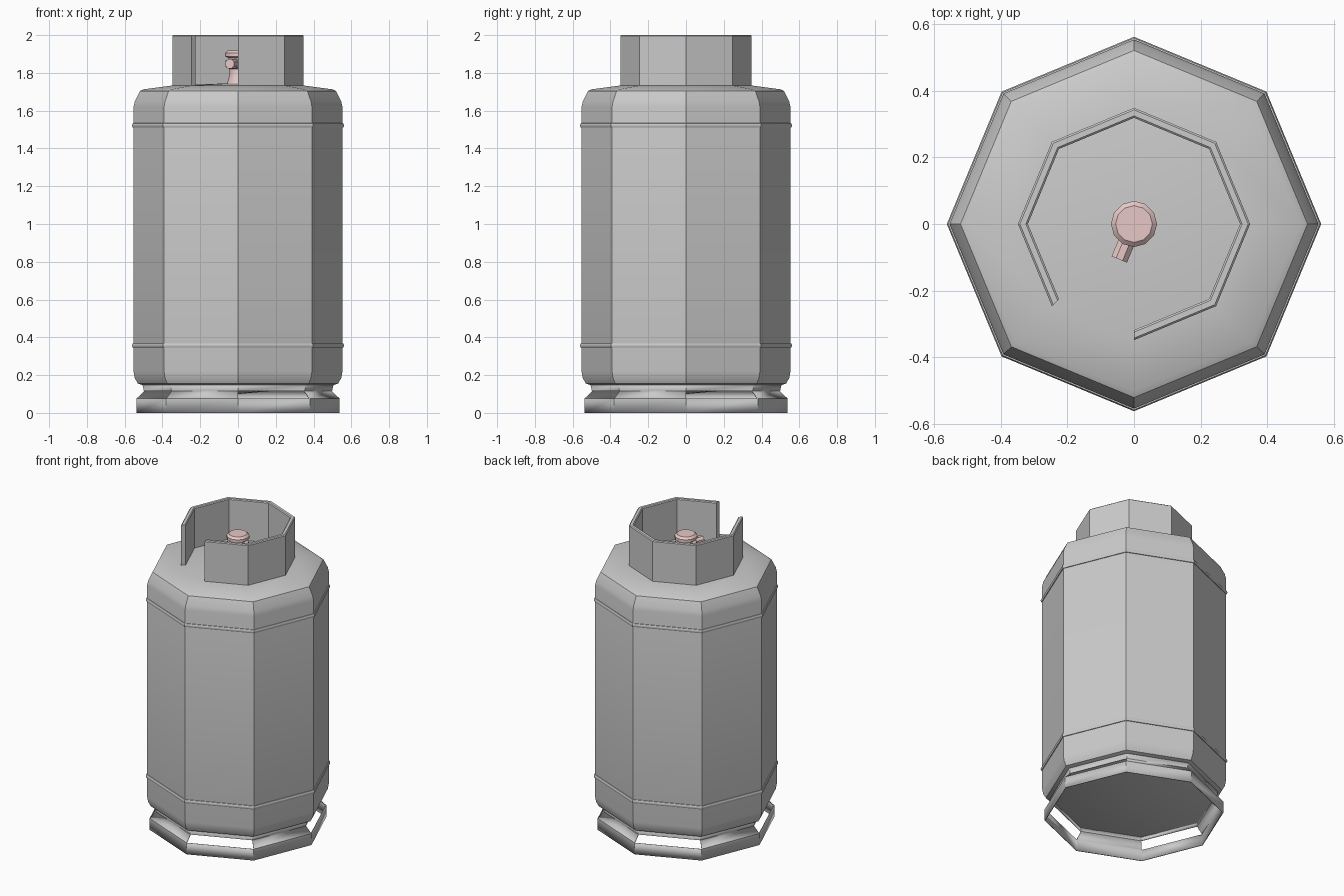
import bpy, bmesh
from math import sin, cos, pi, radians

if "Cube" in bpy.data.objects:
    bpy.data.objects.remove(bpy.data.objects["Cube"])


def finish(bm, name, angle=35):
    bmesh.ops.remove_doubles(bm, verts=bm.verts, dist=1e-5)
    bmesh.ops.recalc_face_normals(bm, faces=bm.faces)
    me = bpy.data.meshes.new(name)
    bm.to_mesh(me)
    bm.free()
    ob = bpy.data.objects.new(name, me)
    bpy.context.collection.objects.link(ob)
    bpy.ops.object.select_all(action='DESELECT')
    bpy.context.view_layer.objects.active = ob
    ob.select_set(True)
    bpy.ops.object.shade_smooth_by_angle(angle=radians(angle))
    return ob


def lathe(name, profile, sides=8, start=0, count=None, closed=False, skip=None, angle=35):
    """Sweep an (r, z) profile round z; skip(side, row) leaves a face out."""
    bm = bmesh.new()
    full = count is None
    count = sides if full else count
    rings = []
    for i in range(count if full else count + 1):
        a = radians(start) + 2 * pi * i / sides
        rings.append([bm.verts.new((r * cos(a), r * sin(a), z)) for r, z in profile])
    rows = len(profile) if closed else len(profile) - 1
    for i in range(count):
        p, q = rings[i], rings[(i + 1) % len(rings)]
        for j in range(rows):
            if skip and skip(i, j):
                continue
            k = (j + 1) % len(profile)
            bm.faces.new((p[j], q[j], q[k], p[k]))
    if not full and closed:
        bm.faces.new(rings[0])
        bm.faces.new(rings[-1])
    return finish(bm, name, angle)


# Octagonal tank with shallow domed ends
lathe("tank_body", [(0, .10), (.50, .145), (.53, .155), (.547, .185), (.553, .22),
                    (.553, 1.62), (.546, 1.65), (.52, 1.703), (.50, 1.713),
                    (.35, 1.733), (0, 1.747)])

# Weld beads round the tank
for name, z in (("lower_bead", .357), ("upper_bead", 1.522)):
    lathe(name, [(.545, z - .013), (.557, z - .011), (.561, z - .004),
                 (.561, z + .004), (.557, z + .011), (.545, z + .013)], closed=True)

# Foot ring: the flare is open on every other side
foot = lathe("foot_ring", [(.535, 0), (.535, .075), (.495, .115), (.503, .15)],
             skip=lambda i, j: j == 1 and i % 2 == 0, angle=20)
shell = foot.modifiers.new("thickness", 'SOLIDIFY')
shell.thickness = .006
shell.offset = 0

# Guard collar, open on one side
lathe("guard_collar", [(.348, 1.715), (.348, 1.995), (.342, 2.0), (.324, 2.0),
                       (.318, 1.995), (.318, 1.715)],
      start=270, count=7, closed=True, angle=20)

# Valve: stem with knob, and side outlet facing the collar gap
pink = bpy.data.materials.new("valve_pink")
pink.diffuse_color = (.8, .58, .57, 1)
pink.use_nodes = True
pink.node_tree.nodes["Principled BSDF"].inputs["Base Color"].default_value = pink.diffuse_color
stem = lathe("valve_stem", [(0, 1.735), (.06, 1.735), (.055, 1.755), (.045, 1.79),
                            (.045, 1.82), (.065, 1.83), (.065, 1.865), (.05, 1.872),
                            (.05, 1.88), (.069, 1.887), (.069, 1.905), (.055, 1.918),
                            (0, 1.918)], sides=12)
outlet = lathe("valve_outlet", [(0, 0), (.027, 0), (.027, .115), (0, .115)], sides=8, start=22.5)
outlet.location = (0, 0, 1.848)
outlet.rotation_euler = (0, pi / 2, radians(247.5))
for ob in (stem, outlet):
    ob.data.materials.append(pink)
